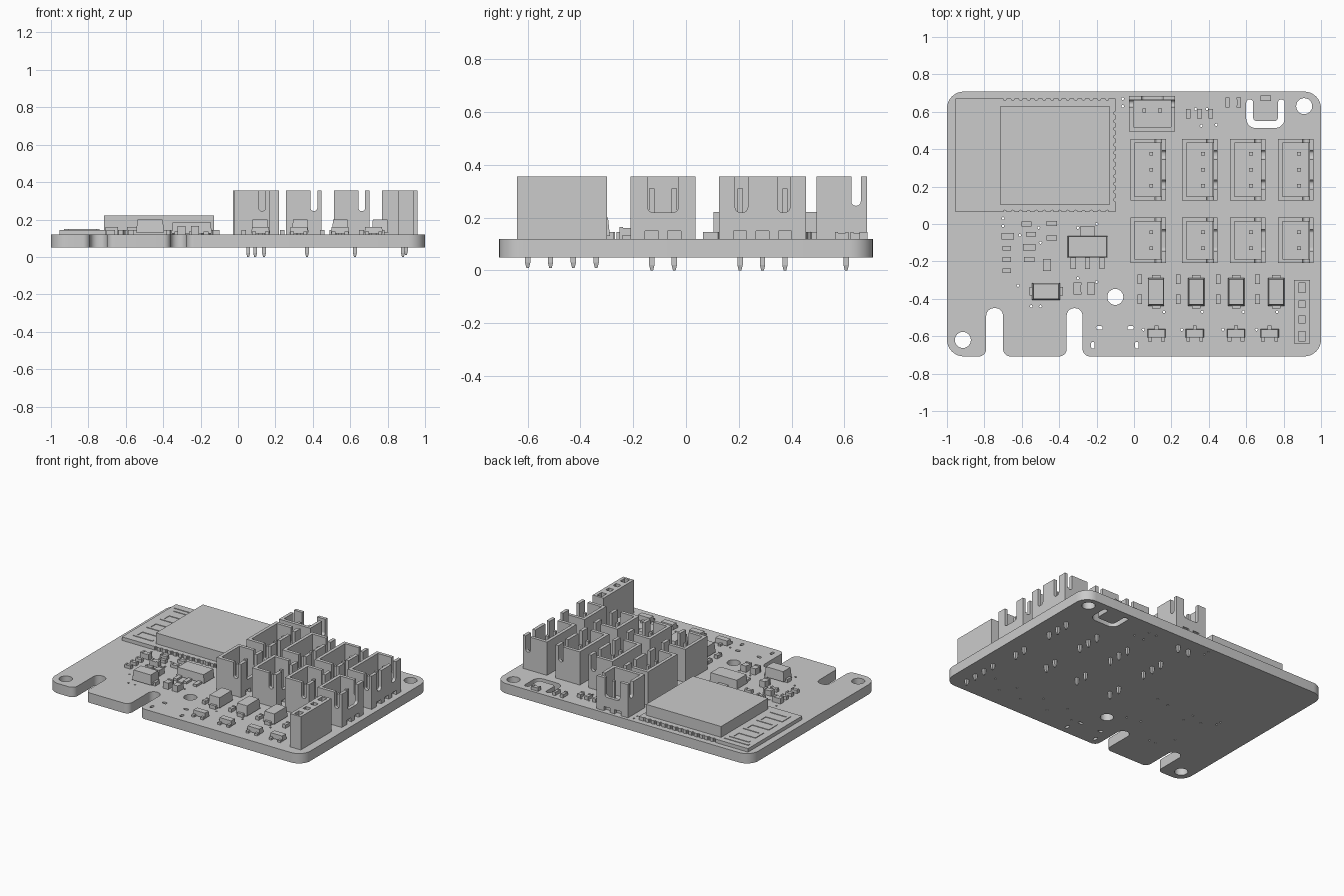
import bpy, bmesh, math
from mathutils import Matrix, Vector

cube = bpy.data.objects.get("Cube")
if cube:
    bpy.data.objects.remove(cube)

grey = bpy.data.materials.new("plain grey")
grey.use_nodes = True
colour = (0.6, 0.6, 0.6, 1)
grey.diffuse_color = colour
grey.node_tree.nodes["Principled BSDF"].inputs["Base Color"].default_value = colour

TOP, BOTTOM, RIM = 0.12, 0.05, 0.355
SIDE = Matrix.Rotation(math.pi / 2, 4, 'X')
ACROSS = Matrix.Rotation(math.pi / 2, 4, 'Z') @ SIDE
HERE = Matrix.Identity(4)
parts = {}


def mesh_of(name):
    return parts.setdefault(name, bmesh.new())


def block(name, x, y, w, d, low, high, taper=1.0, foot=1.0, place=HERE):
    """Box centred on x, y; taper scales its top, foot its underside."""
    bm = mesh_of(name)
    made = bmesh.ops.create_cube(bm, size=1)["verts"]
    for v in made:
        k = taper if v.co.z > 0 else foot
        z = high if v.co.z > 0 else low
        v.co = place @ Vector((x + v.co.x * w * k, y + v.co.y * d * k, z))


def rounded(points, steps=6):
    """Turn corners (x, y, radius) into an outline with arcs."""
    out = []
    for i, (x, y, r) in enumerate(points):
        p = Vector((x, y))
        if not r:
            out.append(p)
            continue
        a = (Vector(points[i - 1][:2]) - p).normalized()
        b = (Vector(points[(i + 1) % len(points)][:2]) - p).normalized()
        half = a.angle(b) / 2
        mid = p + (a + b).normalized() * r / math.sin(half)
        reach = r / math.tan(half)
        start, end = (p + a * reach - mid).normalized(), (p + b * reach - mid).normalized()
        out += [mid + start.slerp(end, s / steps).normalized() * r for s in range(steps + 1)]
    return out


def prism(name, outline, depth, place=HERE):
    bm = mesh_of(name)
    face = bm.faces.new([bm.verts.new(place @ Vector((p[0], p[1], 0))) for p in outline])
    made = bmesh.ops.extrude_face_region(bm, geom=[face], use_keep_orig=True)["geom"]
    shift = place.to_3x3() @ Vector((0, 0, depth))
    for g in made:
        if isinstance(g, bmesh.types.BMVert):
            g.co += shift


def circle(x, y, r, n):
    return [Vector((x + r * math.cos(math.tau * i / n), y + r * math.sin(math.tau * i / n)))
            for i in range(n)]


def slot(x, y, w, d):
    r = min(w, d) * 0.49
    return rounded([(x + sx * w / 2, y + sy * d / 2, r)
                    for sx, sy in ((-1, -1), (1, -1), (1, 1), (-1, 1))], 4)


# Circuit board: outline with two front notches, holes and slots
W, D, R = 1.0, 0.708, 0.09
edge = [(-W, -D, R)]
for left, right in ((-0.79, -0.70), (-0.36, -0.275)):
    edge += [(left, -D, 0.04), (left, -0.45, 0.041), (right, -0.45, 0.041), (right, -D, 0.04)]
edge += [(W, -D, R), (W, D, R), (-W, D, R)]
loops = [rounded(edge, 8)]
loops += [circle(x, y, 0.043, 24) for x, y in ((0.91, 0.63), (-0.915, -0.62), (-0.1, -0.39))]
loops += [slot(x, -0.555, 0.034, 0.02) for x in (-0.185, -0.018)]
loops += [slot(x, -0.648, 0.02, 0.036) for x in (-0.22, 0.015)]
u_cut = [(0.6, 0.665, 0.015), (0.6, 0.513, 0.05), (0.805, 0.513, 0.05), (0.805, 0.665, 0.015),
         (0.77, 0.665, 0.015), (0.77, 0.55, 0.02), (0.637, 0.55, 0.02), (0.637, 0.665, 0.015)]
loops.append(rounded(u_cut, 5))
vias = [(-0.06, 0.67), (-0.06, 0.63), (0.33, 0.615), (0.39, 0.615), (0.36, 0.525), (0.44, 0.53),
        (-0.7, 0.03), (-0.7, -0.01), (-0.51, -0.02), (-0.5, -0.1), (-0.61, -0.06), (-0.3, -0.02),
        (-0.2, 0.0), (-0.62, -0.33), (-0.55, -0.44), (-0.5, -0.44), (-0.3, -0.29), (-0.2, -0.31)]
vias += [(x + dx, y) for x in (0.12, 0.325, 0.545, 0.725) for dx, y in ((-0.07, -0.565), (0.04, -0.47))]
loops += [circle(x, y, 0.007, 8) for x, y in vias]

curve = bpy.data.curves.new("circuit_board", 'CURVE')
curve.dimensions, curve.fill_mode = '2D', 'BOTH'
curve.extrude = (TOP - BOTTOM) / 2
for loop in loops:
    s = curve.splines.new('POLY')
    s.points.add(len(loop) - 1)
    s.use_cyclic_u = True
    for point, p in zip(s.points, loop):
        point.co = (p.x, p.y, 0, 1)
board = bpy.data.objects.new("circuit_board", curve)
board.location.z = (TOP + BOTTOM) / 2
bpy.context.collection.objects.link(board)
bpy.ops.object.select_all(action='DESELECT')
board.select_set(True)
bpy.context.view_layer.objects.active = board
bpy.ops.object.convert(target='MESH')
board.data.materials.clear()
board.data.materials.append(grey)
bpy.ops.object.shade_smooth_by_angle(angle=math.radians(35))


# Radio module with scalloped edges, metal shield and zigzag antenna
def scallops(start, along, count, pitch, inward):
    pts = []
    for i in range(count):
        c = start + along * pitch * i
        for k in range(5):
            t = math.pi * k / 4
            pts.append(c - along * 0.009 * math.cos(t) + inward * 0.009 * math.sin(t))
    return pts


X, Y = Vector((1, 0)), Vector((0, 1))
left, right, front, back = -0.955, -0.1, 0.065, 0.67
outline = [Vector((left, front))]
outline += scallops(Vector((-0.69, front)), X, 14, 0.042, Y) + [Vector((right, front))]
outline += scallops(Vector((right, 0.13)), Y, 12, 0.042, -X) + [Vector((right, back))]
outline += scallops(Vector((-0.144, back)), -X, 14, 0.042, -Y) + [Vector((left, back))]
prism("module_board", outline, 0.025, Matrix.Translation((0, 0, TOP)))
block("module_shield", -0.422, 0.367, 0.587, 0.525, 0.14, 0.222)
for i in range(7):
    y = 0.13 + i * 0.075
    block("antenna_trace", -0.83, y, 0.15, 0.02, 0.143, 0.149)
    if i < 6:
        block("antenna_trace", -0.83 + (0.065 if i % 2 else -0.065), y + 0.0375, 0.02, 0.06, 0.143, 0.149)
block("antenna_trace", -0.835, 0.62, 0.19, 0.02, 0.143, 0.149)


def pin(name, x, y, low, high, place=HERE):
    block(name, x, y, 0.02, 0.02, low + 0.02, high, place=place)
    block(name, x, y, 0.02, 0.02, low, low + 0.02, foot=0.5, place=place)


# Open-topped plug sockets with key slots and square pins
def socket(place, count):
    name, t, deep = "plug_socket", 0.023, 0.19
    half = 0.0375 + count * 0.0425
    block(name, t / 2, 0, t, half * 2, TOP, RIM, place=place)
    block(name, 0.09, 0, 0.15, half * 2 - t, TOP, 0.16, place=place)
    end = rounded([(t, TOP, 0), (deep, TOP, 0), (deep, RIM, 0), (0.167, RIM, 0), (0.167, 0.245, 0.017),
                   (0.131, 0.245, 0.017), (0.131, RIM, 0), (t, RIM, 0)])
    for v in (half, t - half):
        prism(name, end, t, place @ Matrix.Translation((0, v, 0)) @ SIDE)
    rows = [(i - (count - 1) / 2) * 0.085 for i in range(count)]
    inner = half - t
    wall = [(-inner, TOP, 0)]
    for v in rows:
        wall += [(v - 0.025, TOP, 0), (v - 0.025, 0.15, 0), (v + 0.025, 0.15, 0), (v + 0.025, TOP, 0)]
    wall += [(inner, TOP, 0), (inner, RIM, 0)]
    for v, w in ([(0.08, 0.024), (-0.08, 0.024)] if count == 3 else [(0, 0.058)]):
        wall += [(v + w, RIM, 0), (v + w, 0.22, 0.02), (v - w, 0.22, 0.02), (v - w, RIM, 0)]
    wall.append((-inner, RIM, 0))
    prism(name, rounded(wall), 0.023, place @ Matrix.Translation((0.167, 0, 0)) @ ACROSS)
    for v in rows:
        pin("socket_pins", 0.112, v, 0, 0.31, place)


for x in (-0.02, 0.257, 0.513, 0.77):
    socket(Matrix.Translation((x, 0.29, 0)), 3)
    socket(Matrix.Translation((x, -0.087, 0)), 2)
socket(Matrix.Translation((0.097, 0.495, 0)) @ Matrix.Rotation(math.pi / 2, 4, 'Z'), 2)

# Tall four-way header with square openings
hx, hy = 0.898, -0.47
block("header", hx, hy, 0.085, 0.34, TOP, 0.3)
for side in (-1, 1):
    block("header", hx + side * 0.031, hy, 0.023, 0.34, 0.3, RIM)
for i in range(5):
    block("header", hx, hy + (i - 2) * 0.0812, 0.04, 0.046 if 0 < i < 4 else 0.015, 0.3, RIM)
for i in range(4):
    pin("header_pins", hx, hy + (i - 1.5) * 0.0865, 0.01, 0.06)


# Moulded diodes with flat end tabs
def diode(x, y, w, d):
    block("diodes", x, y, w, d, 0.13, 0.2, taper=0.9)
    upright = d > w
    block("diode_tabs", x, y, 0.045 if upright else w + 0.03, d + 0.03 if upright else 0.045, TOP, 0.145)


for x in (0.118, 0.333, 0.547, 0.76):
    diode(x, -0.363, 0.087, 0.15)
diode(-0.47, -0.36, 0.15, 0.09)


# Three-legged transistors and the voltage regulator
def leg(x, y, w, d):
    block("chip_legs", x, y, w, d, TOP, 0.135)


for x in (0.12, 0.325, 0.545, 0.725):
    block("transistors", x, -0.585, 0.098, 0.045, 0.125, 0.16, taper=0.92)
    for dx, dy in ((0, 0.03), (-0.035, -0.03), (0.035, -0.03)):
        leg(x + dx, -0.585 + dy, 0.02, 0.024)
block("regulator", -0.248, -0.122, 0.215, 0.115, 0.125, 0.185, taper=0.95)
leg(-0.248, -0.04, 0.075, 0.06)
for dx in (-0.077, 0, 0.077):
    leg(-0.248 + dx, -0.21, 0.028, 0.06)


# Small chip parts: body between two raised end caps
def chip(x, y, w, d, high=0.145):
    block("chip_bodies", x, y, w * 0.96, d * 0.96, TOP, high - 0.004)
    for s in (-1, 1):
        if w > d:
            block("chip_caps", x + s * w * 0.39, y, w * 0.22, d, TOP, high)
        else:
            block("chip_caps", x, y + s * d * 0.39, w, d * 0.22, TOP, high)


for x in (0.03, 0.237, 0.45, 0.66):
    for y in (-0.295, -0.402):
        chip(x, y, 0.025, 0.052)
for x in (0.29, 0.35, 0.41):
    chip(x, 0.59, 0.025, 0.05)
for x in (0.5, 0.56):
    chip(x, 0.65, 0.022, 0.055)
chip(0.705, 0.672, 0.055, 0.03)
for y in (-0.13, -0.19, -0.25):
    chip(-0.68, y, 0.047, 0.025)
for x, y in ((-0.675, -0.065), (-0.56, -0.125)):
    chip(x, y, 0.065, 0.036, 0.16)
for x, y in ((-0.575, 0.0), (-0.44, 0.003), (-0.55, -0.055), (-0.44, -0.075), (-0.56, -0.19)):
    chip(x, y, 0.054, 0.026)
for x, y in ((-0.465, -0.22), (-0.303, -0.345), (-0.23, -0.345)):
    chip(x, y, 0.042, 0.064, 0.165)

# Turn every collected part into an object
for name, bm in parts.items():
    bmesh.ops.recalc_face_normals(bm, faces=bm.faces)
    mesh = bpy.data.meshes.new(name)
    bm.to_mesh(mesh)
    bm.free()
    mesh.materials.append(grey)
    bpy.context.collection.objects.link(bpy.data.objects.new(name, mesh))
